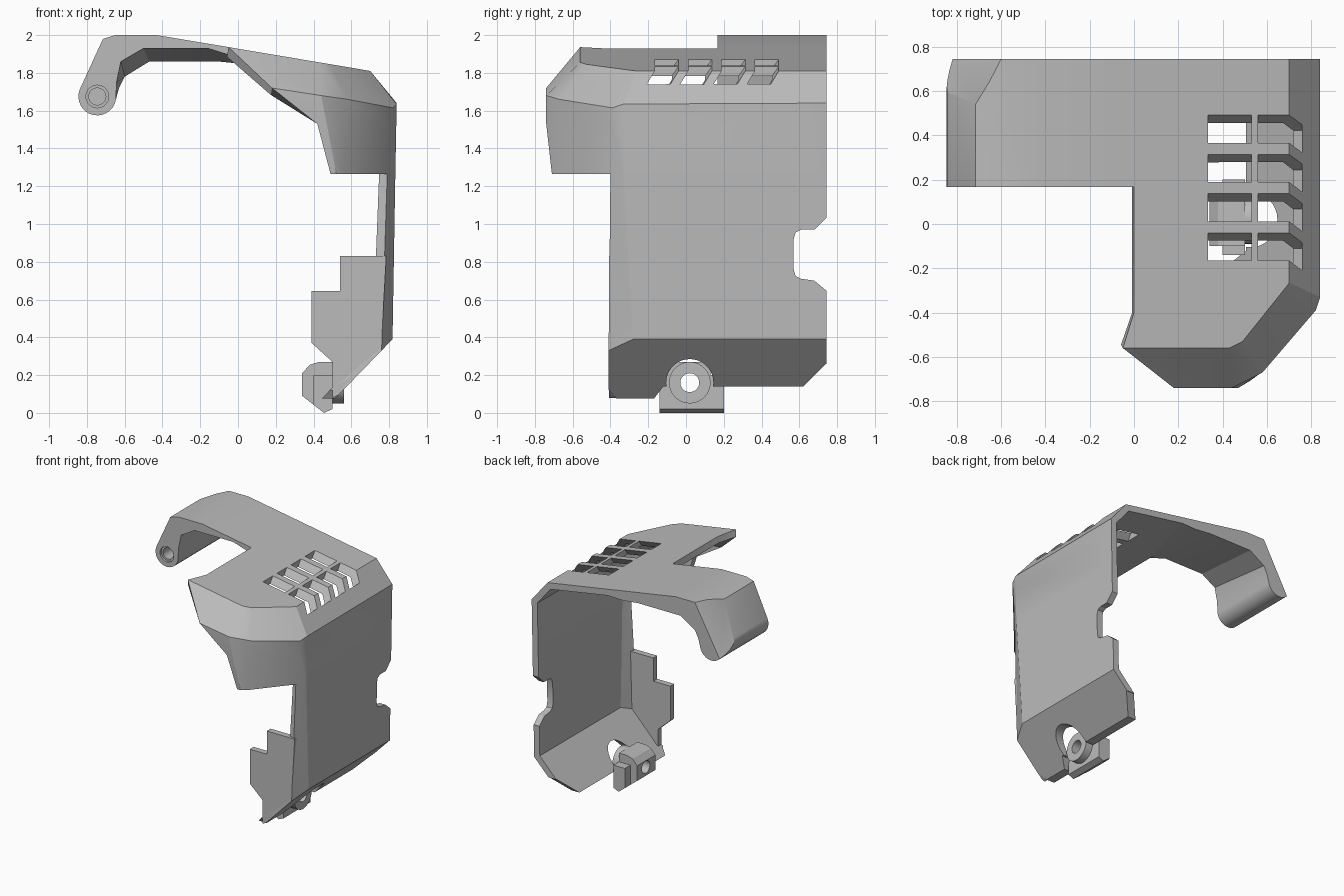
import bpy, bmesh, math
from mathutils import Vector

old = bpy.data.objects.get("Cube")
if old:
    bpy.data.objects.remove(old)

grey = bpy.data.materials.new("plain grey")
grey.use_nodes = True
GREY = (0.5, 0.5, 0.5, 1)
grey.diffuse_color = GREY
grey.node_tree.nodes["Principled BSDF"].inputs["Base Color"].default_value = GREY


def make(name, bm, fix=True):
    if fix:
        bmesh.ops.recalc_face_normals(bm, faces=bm.faces)
    me = bpy.data.meshes.new(name)
    bm.to_mesh(me)
    bm.free()
    me.materials.append(grey)
    ob = bpy.data.objects.new(name, me)
    bpy.context.collection.objects.link(ob)
    return ob


def loft(name, a, b):
    """Closed solid between two matching outlines."""
    bm = bmesh.new()
    va = [bm.verts.new(p) for p in a]
    vb = [bm.verts.new(p) for p in b]
    bm.faces.new(va)
    bm.faces.new(vb[::-1])
    for i in range(len(va)):
        j = (i + 1) % len(va)
        bm.faces.new((va[i], vb[i], vb[j], va[j]))
    return make(name, bm)


def prism_x(name, yz, x0, x1):
    return loft(name, [(x0, y, z) for y, z in yz], [(x1, y, z) for y, z in yz])


def prism_y(name, xz, y0, y1):
    return loft(name, [(x, y0, z) for x, z in xz], [(x, y1, z) for x, z in xz])


def circle(u, v, r, n=32):
    return [(u + r * math.cos(math.tau * i / n), v + r * math.sin(math.tau * i / n))
            for i in range(n)]


def bake(ob):
    bpy.context.view_layer.update()
    ev = ob.evaluated_get(bpy.context.evaluated_depsgraph_get())
    me = bpy.data.meshes.new_from_object(ev)
    ob.modifiers.clear()
    ob.data = me


def combine(ob, other, op="DIFFERENCE"):
    m = ob.modifiers.new("bool", "BOOLEAN")
    m.operation, m.solver, m.object = op, "EXACT", other
    bake(ob)
    bpy.data.objects.remove(other)


def roof(x):
    return 1.928 - 0.168 * x


# Shell: roof, bevelled hood, side wall and sloped bottom, as one folded sheet
ridge = [(-.05, -.56), (.43, -.56), (.49, -.53), (.69, -.28), (.70, -.265), (.70, .745)]
rows = [
    [(x, y, roof(x)) for x, y in ridge],
    [(.18, -.74, 1.72), (.44, -.74, 1.68), (.58, -.67, 1.66),
     (.82, -.39, 1.615), (.84, -.33, 1.635), (.84, .745, 1.64)],
    [(.42, -.74, 1.53), (.47, -.74, 1.53), (.575, -.67, 1.53),
     (.812, -.39, 1.53), (.838, -.33, 1.53), (.838, .745, 1.53)],
    [(.49, -.71, 1.265), (.52, -.71, 1.265), (.555, -.685, 1.265),
     (.79, -.4, 1.265), (.833, -.33, 1.265), (.833, .745, 1.265)],
    [(.76, -.41, .33), (.818, -.28, .39), (.818, .745, .39)],
    [(.45, -.41, .01), (.45, -.28, .01), (.45, .745, .01)],
]
bm = bmesh.new()
grid = [[bm.verts.new(p) for p in row] for row in rows]
inner = [bm.verts.new((0, y, roof(0))) for y in (.745, .17, -.4)]
bm.faces.new(grid[0] + inner)
for a, b in zip(grid, grid[1:]):
    a = a[-len(b):]
    for i in range(len(b) - 1):
        bm.faces.new((a[i], b[i], b[i + 1], a[i + 1]))
shell = make("cover_shell", bm, fix=False)
s = shell.modifiers.new("thickness", "SOLIDIFY")
s.thickness, s.offset, s.use_even_offset = .05, -1, True
bake(shell)

# Trim the bottom edge, the rear cable notch and the screw recess
trims = [
    [(-.6, .12), (-.4, .12), (-.37, .075), (-.17, .075), (-.12, .14), (.62, .14),
     (.74, .26), (.9, .26), (.9, -.2), (-.6, -.2)],
    [(.85, 1.14), (.74, 1.03), (.68, .97), (.61, .97), (.58, .955), (.57, .92),
     (.57, .76), (.58, .725), (.61, .71), (.68, .70), (.74, .65), (.85, .54)],
    circle(.02, .16, .125),
]
for t in trims:
    combine(shell, prism_x("trim", t, .3, 1.0))

# Louvred vents: two columns of four slanted slots
for k in range(4):
    y0 = -.165 + .177 * k
    for x0, x1 in ((.335, .53), (.56, .757)):
        ends = [[(x, y0 + dy + .7 * dz, roof(x) + dz)
                 for dy, dz in ((0, -.1), (.125, -.1), (.125, .06), (0, .06))]
                for x in (x0, x1)]
        combine(shell, loft("slot", *ends))

# Hooked arm, thicker toward the rear
arc = [(-.745 + .1 * math.cos(math.radians(d)), 1.675 + .1 * math.sin(math.radians(d)))
       for d in range(155, 351, 13)]
top = [(.1, 1.89), (0, 1.9), (0, 1.928), (-.43, 2.0), (-.65, 2.0), (-.715, 1.98)] + arc
front = top + [(-.643, 1.75), (-.62, 1.86), (-.5, 1.93), (-.16, 1.93), (0, 1.88), (.1, 1.87)]
rear = top + [(-.63, 1.72), (-.6, 1.78), (-.47, 1.86), (-.1, 1.86), (.05, 1.845), (.2, 1.85)]
arm = loft("hook_arm", [(x, .168, z) for x, z in front], [(x, .745, z) for x, z in rear])

# Bevel the rear outer corner of the hook
bm = bmesh.new()
bm.from_mesh(arm.data)
p, q, r = Vector((-.845, .59, 1.7)), Vector((-.72, .53, 1.98)), Vector((-.6, .745, 2.0))
bmesh.ops.bisect_plane(bm, geom=bm.verts[:] + bm.edges[:] + bm.faces[:],
                       plane_co=p, plane_no=(q - p).cross(r - p), clear_outer=True)
bmesh.ops.holes_fill(bm, edges=[e for e in bm.edges if e.is_boundary], sides=0)
bmesh.ops.recalc_face_normals(bm, faces=bm.faces)
bm.to_mesh(arm.data)
bm.free()

# Pivot hole with a wider mouth
combine(arm, prism_y("bore", circle(-.745, 1.675, .045), .1, .5))
combine(arm, prism_y("mouth", circle(-.745, 1.675, .06), .1, .185))

# Stepped front plate
plate = prism_y("front_plate", [
    (.785, .83), (.54, .83), (.54, .645), (.39, .645), (.39, .37), (.5, .27),
    (.5, .08), (.53, .093), (.757, .33)], -.408, -.36)

# Screw mount: block, round boss and through hole
mount = prism_y("screw_mount", [
    (.34, .21), (.38, .255), (.43, .27), (.5, .27), (.5, .02), (.455, 0), (.34, .09)],
    -.1, .13)
tab = prism_y("tab", [(.40, .2), (.5, .2), (.5, .02), (.455, 0), (.40, .043)], -.14, .2)
combine(mount, tab, "UNION")
combine(mount, prism_x("boss", circle(.02, .16, .11), .45, .56), "UNION")
combine(mount, prism_x("screw_hole", circle(.02, .16, .05), .2, .8))

# Keep folds crisp and round parts smooth
for ob in (shell, arm, plate, mount):
    bpy.ops.object.select_all(action="DESELECT")
    ob.select_set(True)
    bpy.context.view_layer.objects.active = ob
    bpy.ops.object.shade_smooth_by_angle(angle=math.radians(25))
